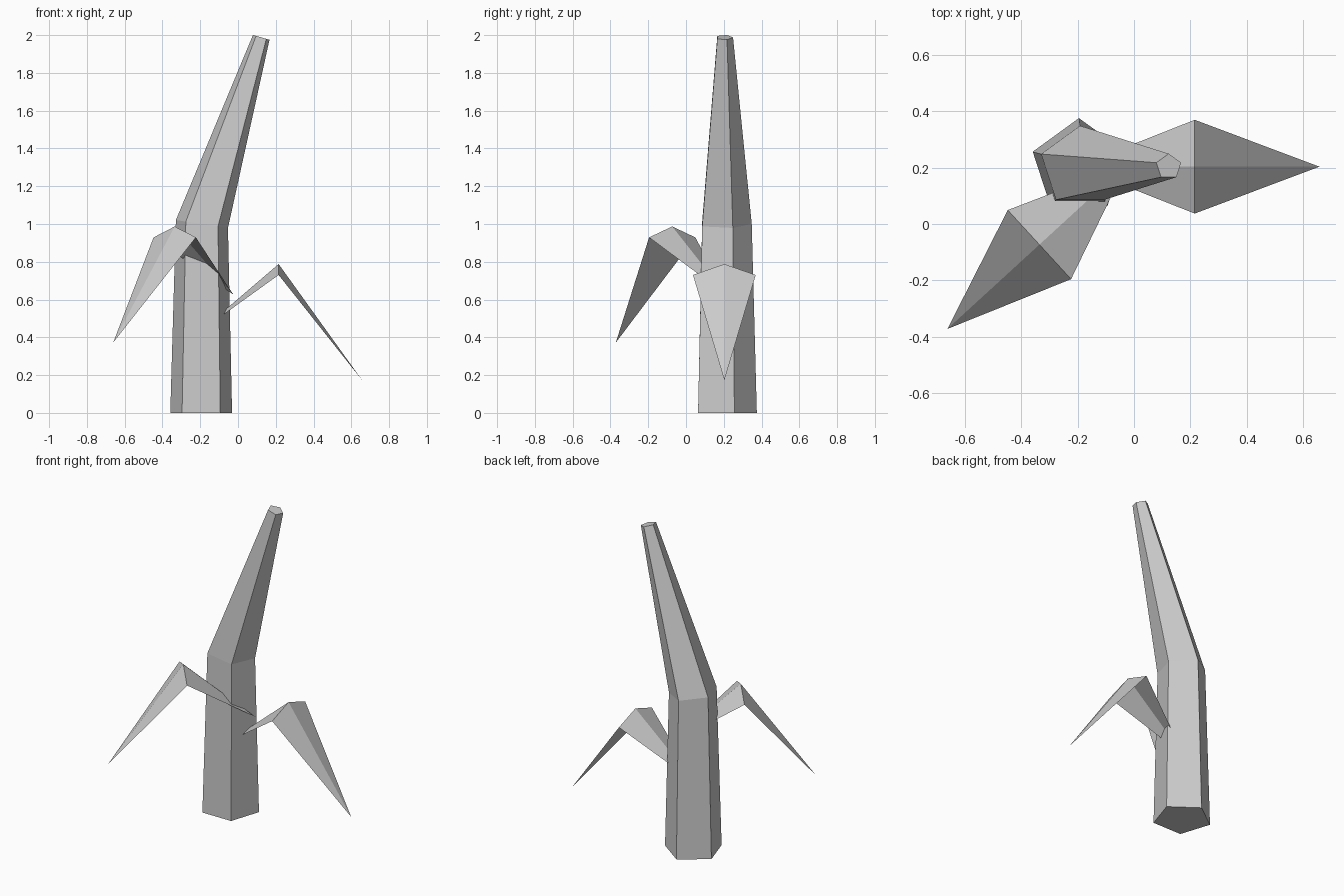
import bpy
import math

if "Cube" in bpy.data.objects:
    bpy.data.objects.remove(bpy.data.objects["Cube"])


def make_object(name, verts, faces):
    mesh = bpy.data.meshes.new(name)
    mesh.from_pydata(verts, [], faces)
    mesh.update()
    obj = bpy.data.objects.new(name, mesh)
    bpy.context.collection.objects.link(obj)
    return obj


# Stem: five-sided rings of (centre x, height, radius, tilt), capped at both ends
SIDES = 5
rings = [(-0.195, 0.0, 0.172, 0.0),
         (-0.191, 1.0, 0.145, 0.15),
         (0.123, 1.988, 0.046, 0.29)]
verts = []
for cx, z, radius, tilt in rings:
    for i in range(SIDES):
        a = math.radians(90 + 72 * i)
        dx = radius * math.cos(a)
        verts.append((cx + dx, 0.203 + radius * math.sin(a), z - tilt * dx))
faces = [tuple(reversed(range(SIDES))),
         tuple(range(2 * SIDES, 3 * SIDES))]
for r in range(len(rings) - 1):
    for i in range(SIDES):
        j = (i + 1) % SIDES
        a, b = r * SIDES, (r + 1) * SIDES
        faces.append((a + i, a + j, b + j, b + i))
make_object("stem", verts, faces)


# Leaves: folded kite-shaped sheets, origin at the crest, pointing along local x
def leaf(name, crest, angle):
    verts = [(-0.42, 0, -0.36),
             (0, -0.166, -0.058), (0, 0, 0), (0, 0.166, -0.058),
             (0.442, 0, -0.615)]
    faces = [(0, 1, 2), (0, 2, 3), (1, 4, 2), (2, 4, 3)]
    obj = make_object(name, verts, faces)
    obj.location = crest
    obj.rotation_euler.z = math.radians(angle)


leaf("right_leaf", (0.215, 0.203, 0.788), 0)
leaf("front_leaf", (-0.335, -0.073, 0.987), 222.5)
